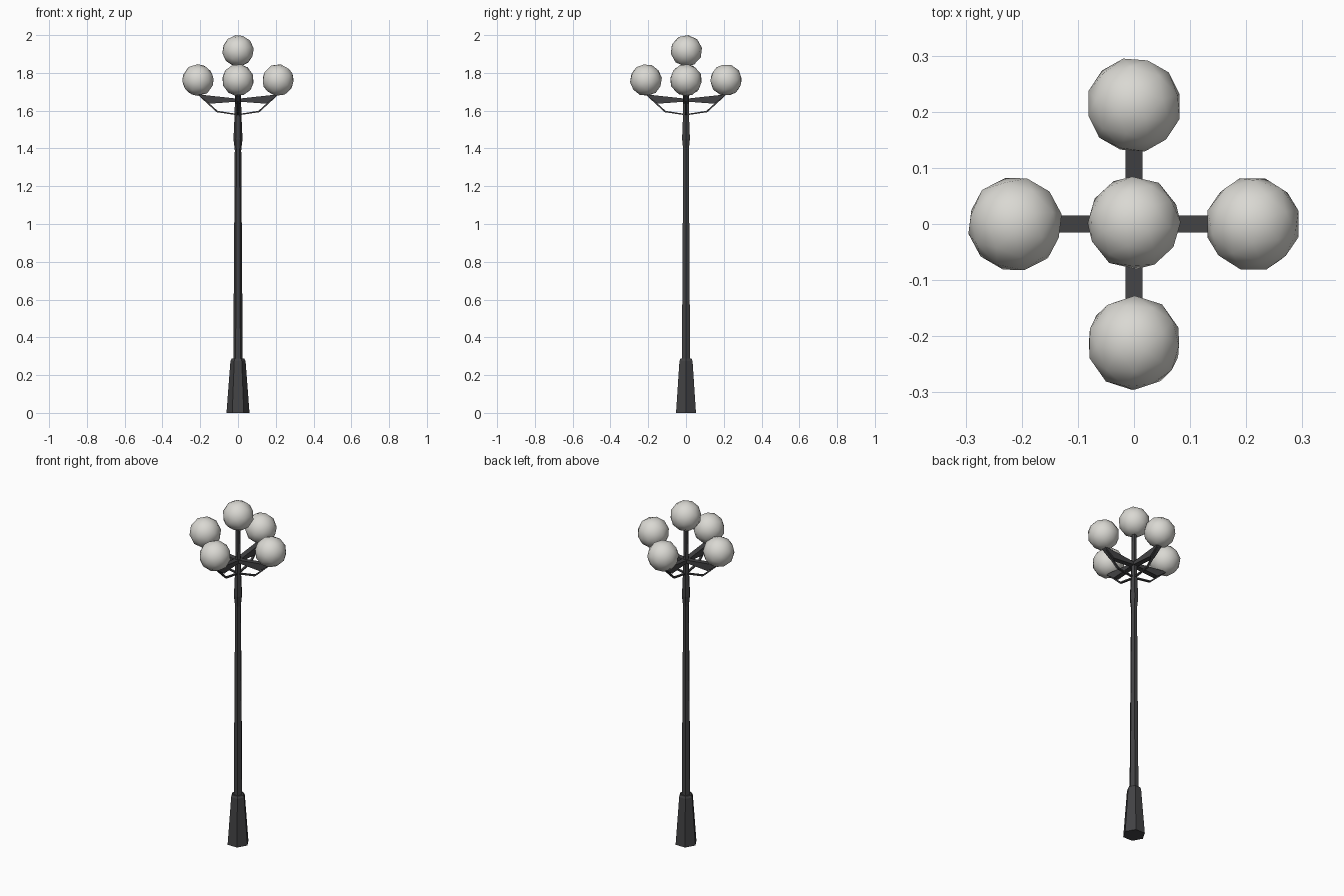
import bpy, bmesh, math
from mathutils import Matrix, Euler

cube = bpy.data.objects.get("Cube")
if cube:
    bpy.data.objects.remove(cube, do_unlink=True)


def make_material(name, color):
    mat = bpy.data.materials.new(name)
    mat.use_nodes = True
    mat.diffuse_color = color
    bsdf = mat.node_tree.nodes["Principled BSDF"]
    bsdf.inputs["Base Color"].default_value = color
    bsdf.inputs["Roughness"].default_value = 0.7
    return mat


iron = make_material("dark iron", (0.055, 0.055, 0.058, 1))
glass = make_material("frosted glass", (0.70, 0.69, 0.65, 1))


def finish(name, bm, mat, smooth=False):
    bmesh.ops.recalc_face_normals(bm, faces=bm.faces)
    mesh = bpy.data.meshes.new(name)
    bm.to_mesh(mesh)
    bm.free()
    mesh.materials.append(mat)
    for poly in mesh.polygons:
        poly.use_smooth = smooth
    obj = bpy.data.objects.new(name, mesh)
    bpy.context.collection.objects.link(obj)
    return obj


def lathe(name, profile, sides=6):
    """Closed faceted column through (radius, height) rings."""
    bm = bmesh.new()
    rings = []
    for r, z in profile:
        angles = [2 * math.pi * i / sides for i in range(sides)]
        rings.append([bm.verts.new((r * math.cos(a), r * math.sin(a), z)) for a in angles])
    for low, high in zip(rings, rings[1:]):
        for i in range(sides):
            j = (i + 1) % sides
            bm.faces.new((low[i], low[j], high[j], high[i]))
    bm.faces.new(rings[0])
    bm.faces.new(rings[-1])
    return finish(name, bm, iron)


def side_plate(name, outline, half_width, angle):
    """Extruded (distance, height) outline turned about the pole."""
    bm = bmesh.new()
    face = bm.faces.new([bm.verts.new((x, -half_width, z)) for x, z in outline])
    new = bmesh.ops.extrude_face_region(bm, geom=[face])["geom"]
    moved = [v for v in new if isinstance(v, bmesh.types.BMVert)]
    bmesh.ops.translate(bm, verts=moved, vec=(0, 2 * half_width, 0))
    bm.transform(Matrix.Rotation(angle, 4, "Z"))
    return finish(name, bm, iron)


def globe(name, center, radius, turn):
    bm = bmesh.new()
    bmesh.ops.create_icosphere(bm, subdivisions=2, radius=radius)
    bm.transform(Matrix.Translation(center) @ Euler(turn).to_matrix().to_4x4())
    return finish(name, bm, glass, smooth=True)


# Pole: flared foot, slim shaft, collar and upper stem
lathe("base", [(0.061, 0), (0.040, 0.275), (0.034, 0.287)])
lathe("shaft", [(0.025, 0.28), (0.017, 1.41)])
lathe("collar", [(0.017, 1.39), (0.024, 1.45), (0.018, 1.58), (0.016, 1.68)])
lathe("stem", [(0.016, 1.66), (0.013, 1.86)])

# Four arms, each with a thin brace below and a globe on top
arm = [(0, 1.648), (0.15, 1.637), (0.205, 1.677), (0.215, 1.69), (0.19, 1.684), (0, 1.663)]
brace = [(0, 1.575), (0.113, 1.592), (0.20, 1.672), (0.192, 1.674), (0.108, 1.599), (0, 1.582)]
for i, side in enumerate(("left", "back", "right", "front")):
    angle = i * math.pi / 2
    side_plate(side + "_arm", arm, 0.015, angle)
    side_plate(side + "_brace", brace, 0.006, angle)
    spot = (0.212 * math.cos(angle), 0.212 * math.sin(angle), 1.762)
    globe(side + "_globe", spot, 0.085, (0.4 + i, 0.3 * i, 0.7 * i))

globe("top_globe", (0, 0.002, 1.917), 0.084, (0.2, 0.3, 0.1))
